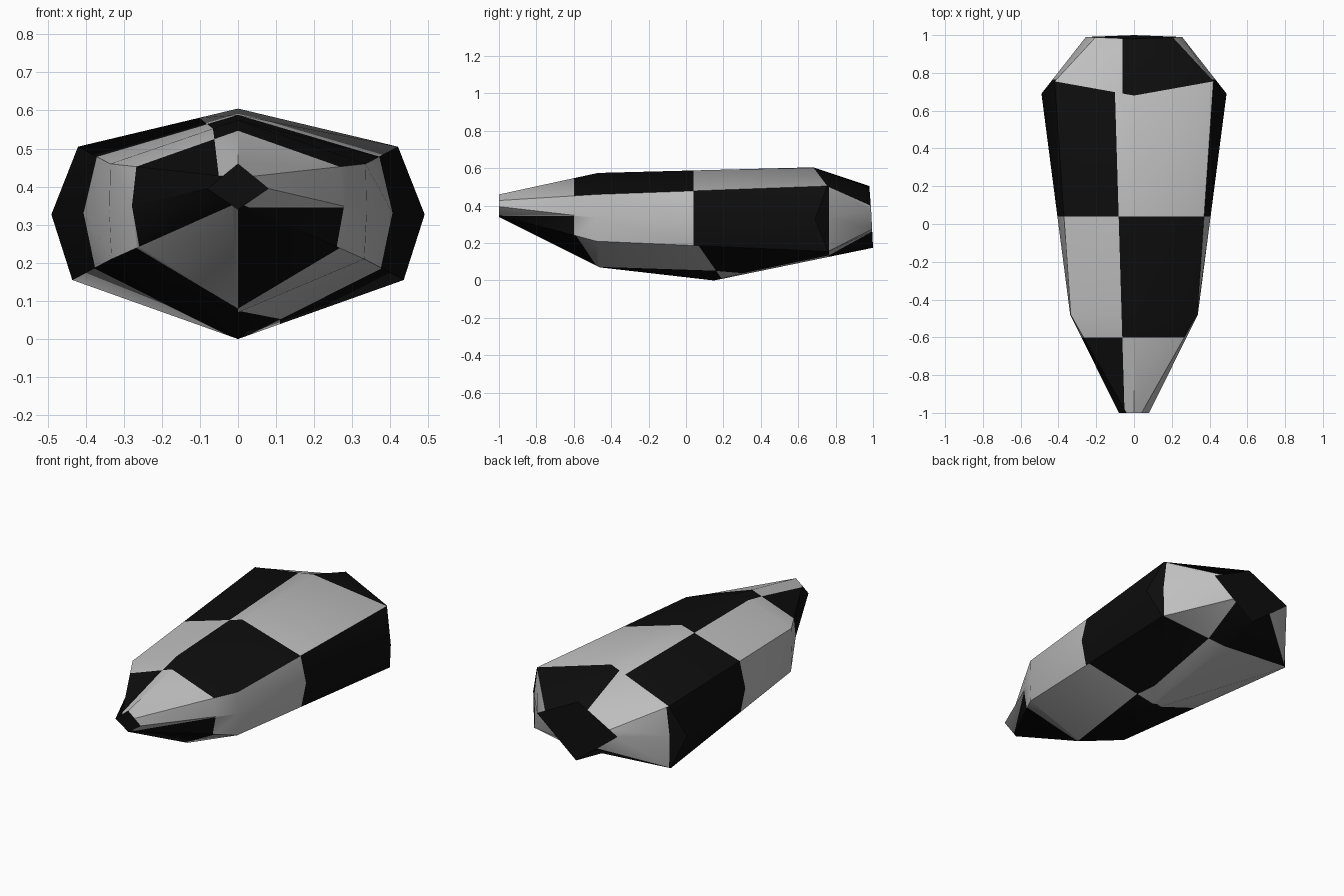
import bpy, bmesh
from mathutils import Vector

if "Cube" in bpy.data.objects:
    bpy.data.objects.remove(bpy.data.objects["Cube"])


def flat_material(name, v):
    m = bpy.data.materials.new(name)
    m.diffuse_color = (v, v, v, 1)
    m.use_nodes = True
    m.node_tree.nodes["Principled BSDF"].inputs["Base Color"].default_value = m.diffuse_color
    return m


# Half cross-sections from top round the right side to the bottom
front_ring = [(0, -.47, .575), (.335, -.48, .46), (.338, -.48, .335), (.332, -.48, .21), (0, -.46, .07)]
rear_ring = [(0, .68, .605), (.42, .755, .505), (.49, .69, .327), (.435, .76, .155), (0, .15, 0)]


def diamond(top, side, bottom, upper_t, lower_t):
    """Four-cornered end rim with extra points on its edges."""
    t, s, b = Vector(top), Vector(side), Vector(bottom)
    return [t, t.lerp(s, upper_t), s, b.lerp(s, lower_t), b]


nose = diamond((0, -1, .46), (.08, -1, .395), (0, -1, .34), .5, .2)
tail = diamond((0, .98, .505), (.255, .99, .375), (0, 1, .175), .8, .5)

# Lofted hull: three bands of eight strips, closed by two end caps
bm = bmesh.new()
strip_l = bm.faces.layers.int.new("strip")
band_l = bm.faces.layers.int.new("band")
rings = []
for half in (nose, front_ring, rear_ring, tail):
    pts = [Vector(p) for p in half]
    pts += [Vector((-p.x, p.y, p.z)) for p in pts[3:0:-1]]
    rings.append([bm.verts.new(p) for p in pts])
for b in range(3):
    for k in range(8):
        n = (k + 1) % 8
        f = bm.faces.new((rings[b][k], rings[b][n], rings[b + 1][n], rings[b + 1][k]))
        f[strip_l], f[band_l] = k, b
for ring in (rings[0], rings[3]):
    f = bm.faces.new(ring)
    f[strip_l], f[band_l] = -1, -1


def cut(strips, co, no, test=lambda f: True):
    """Slice only the faces in some strips along a plane."""
    faces = [f for f in bm.faces if f[strip_l] in strips and test(f)]
    geom = set(faces)
    for f in faces:
        geom.update(f.edges)
        geom.update(f.verts)
    bmesh.ops.bisect_plane(bm, geom=list(geom), plane_co=co, plane_no=no, dist=1e-5)


def centre(f):
    return f.calc_center_median()


# Row borders across the hull
for y in (-.6, .04):
    cut((0, 1, 2, 5, 6, 7), (0, y, 0), (0, 1, 0))
cut((1, 2, 3, 4, 5, 6), (0, .765, 0), (0, 1, 0))
for strip, side in ((3, 1), (4, -1)):
    cut((strip,), (0, -.48, 0), (.4 * side, 1, 0))
    cut((strip,), (0, .2, 0), (.35 * side, 1, 0))

# Column borders along the hull
cut((7,), (-.08, 0, 0), (1, .03, 0), lambda f: f[band_l] < 2)
cut((7,), (-.06, 0, 0), (1, 0, 0), lambda f: f[band_l] == 2)
cut((0, 1, 2), (0, 0, .345), (0, 0, 1), lambda f: centre(f).y < -.6)
cut((3,), (0, -.5, 0), (1, -.17, 0), lambda f: centre(f).y < .15 and f[band_l] == 1)
cut((3,), (.11, 0, 0), (1, 0, 0), lambda f: centre(f).y > .15)


def column(f, c):
    k, b = f[strip_l], f[band_l]
    if k in (0, 1, 2) and c.y < -.6:
        return 0 if c.z > .345 else 1
    if k == 7:
        return 0 if c.x > (-.06 if b == 2 else -.08 - .03 * c.y) else 3
    if k == 3:
        line = .11 if c.y > .15 else max(0, .17 * (c.y + .5))
        return 1 if c.x > line else 2
    return {0: 0, 1: 1, 2: 1, 4: 2, 5: 3, 6: 3}[k]


def row(f, c):
    k = f[strip_l]
    if k in (0, 7) and f[band_l] == 2:
        return 3
    if k in (3, 4):
        limits = (-.48 - .4 * abs(c.x), .2 - .35 * abs(c.x), .765)
    elif k in (0, 7):
        limits = (-.6, .04)
    else:
        limits = (-.6, .04, .765)
    return sum(c.y > v for v in limits)


# Checker colouring by row and column, caps black
bm.normal_update()
for f in bm.faces:
    if f[strip_l] < 0:
        f.material_index = 1
    else:
        c = centre(f)
        f.material_index = (row(f, c) + column(f, c)) % 2
bmesh.ops.recalc_face_normals(bm, faces=bm.faces[:])

mesh = bpy.data.meshes.new("hull")
bm.to_mesh(mesh)
bm.free()
mesh.materials.append(flat_material("light grey", .52))
mesh.materials.append(flat_material("black", .004))
hull = bpy.data.objects.new("hull", mesh)
bpy.context.collection.objects.link(hull)
bpy.context.view_layer.objects.active = hull
hull.select_set(True)
bpy.ops.object.shade_smooth_by_angle(angle=.7)
